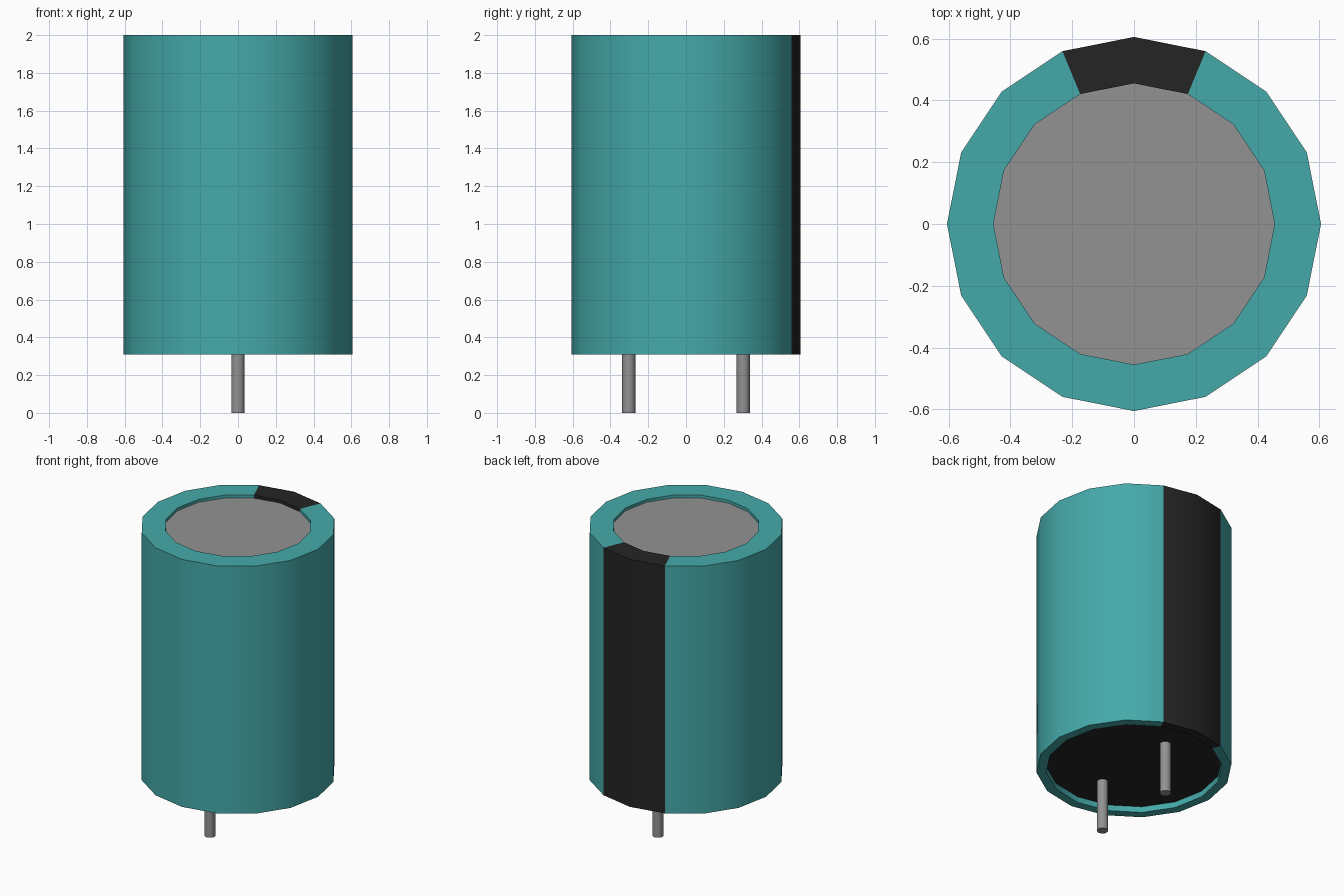
import bpy, bmesh, math

cube = bpy.data.objects.get("Cube")
if cube:
    bpy.data.objects.remove(cube)

SIDES = 16
BOTTOM, TOP = 0.31, 2.0


def material(name, rgb):
    m = bpy.data.materials.new(name)
    m.use_nodes = True
    color = (*rgb, 1)
    m.diffuse_color = color
    m.node_tree.nodes["Principled BSDF"].inputs["Base Color"].default_value = color
    return m


teal = material("teal", (0.06, 0.40, 0.40))
black = material("black", (0.018, 0.018, 0.018))
grey = material("grey", (0.29, 0.29, 0.29))


def finish(name, bm, mats):
    mesh = bpy.data.meshes.new(name)
    bm.to_mesh(mesh)
    bm.free()
    for m in mats:
        mesh.materials.append(m)
    obj = bpy.data.objects.new(name, mesh)
    bpy.context.collection.objects.link(obj)
    bpy.ops.object.select_all(action="DESELECT")
    obj.select_set(True)
    bpy.context.view_layer.objects.active = obj
    bpy.ops.object.shade_smooth_by_angle(angle=math.radians(50))
    return obj


def ring(bm, radius, z):
    step = 2 * math.pi / SIDES
    return [bm.verts.new((radius * math.cos(i * step), radius * math.sin(i * step), z))
            for i in range(SIDES)]


# Sleeve: revolved wall with a rim at each end and a stripe down the back
bm = bmesh.new()
profile = [(0.545, BOTTOM + 0.04), (0.545, BOTTOM), (0.605, BOTTOM),
           (0.605, TOP), (0.455, TOP), (0.455, TOP - 0.02)]
rings = [ring(bm, r, z) for r, z in profile]
for low, high in zip(rings, rings[1:]):
    for i in range(SIDES):
        j = (i + 1) % SIDES
        face = bm.faces.new((low[i], low[j], high[j], high[i]))
        c = face.calc_center_median()
        face.material_index = int(c.y > 0 and abs(math.atan2(c.x, c.y)) < math.radians(22.5))
finish("sleeve", bm, [teal, black])

# Recessed end caps
for name, radius, z, mat in (("top_cap", 0.455, TOP - 0.02, grey),
                             ("bottom_seal", 0.545, BOTTOM + 0.04, black)):
    bm = bmesh.new()
    verts = ring(bm, radius, z)
    bm.faces.new(verts if z > 1 else verts[::-1])
    finish(name, bm, [mat])

# Pins
for name, y in (("front_pin", -0.303), ("back_pin", 0.303)):
    bm = bmesh.new()
    bmesh.ops.create_cone(bm, cap_ends=True, segments=SIDES,
                          radius1=0.035, radius2=0.035, depth=BOTTOM + 0.05)
    bmesh.ops.translate(bm, verts=bm.verts, vec=(0, y, (BOTTOM + 0.05) / 2))
    finish(name, bm, [grey])
